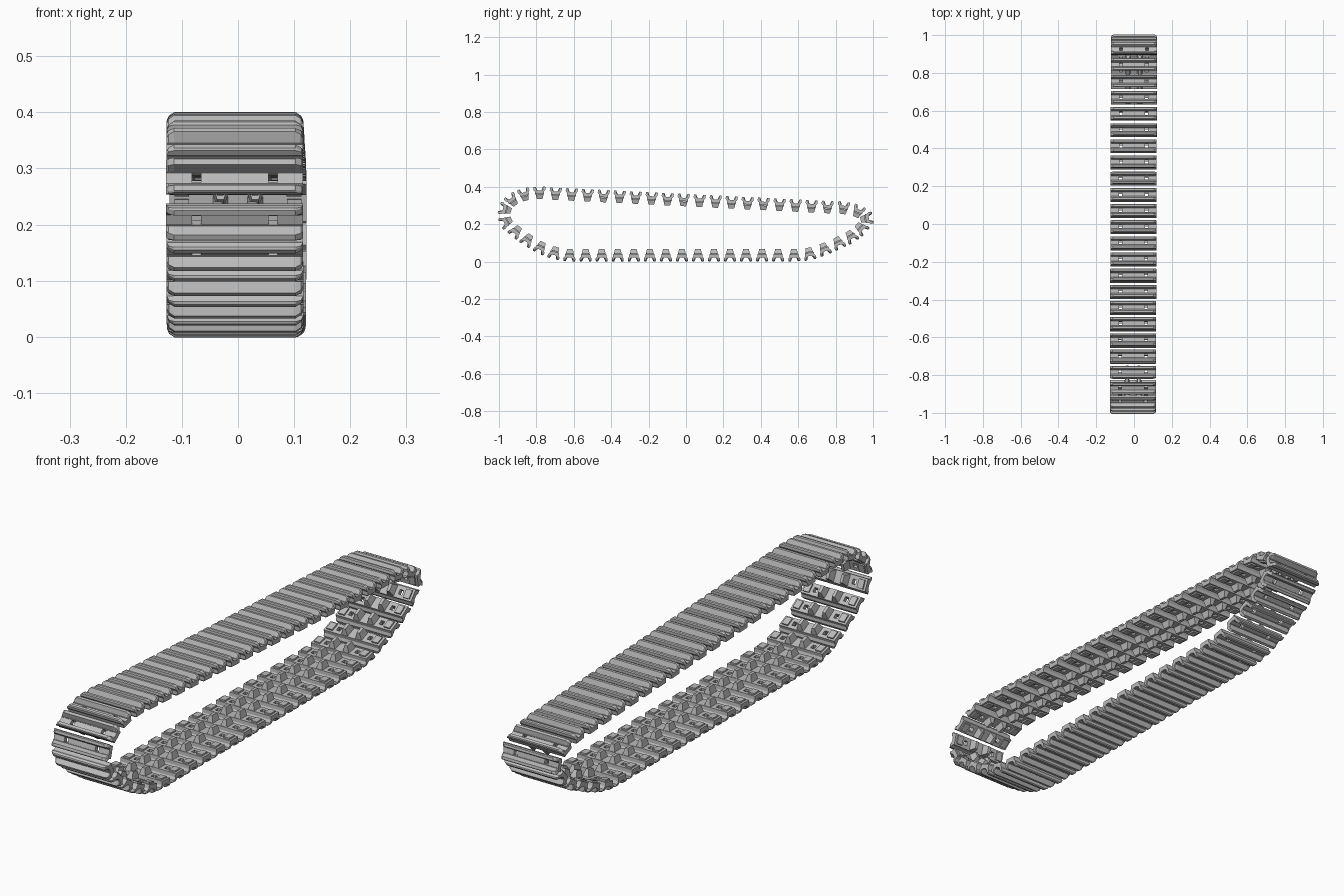
import bpy
import bmesh
from mathutils import Matrix, Vector

cube = bpy.data.objects.get("Cube")
if cube:
    bpy.data.objects.remove(cube)

steel = bpy.data.materials.new("track_grey")
steel.use_nodes = True
grey = (0.5, 0.5, 0.5, 1)
steel.diffuse_color = grey
steel.node_tree.nodes["Principled BSDF"].inputs["Base Color"].default_value = grey

HALF = 0.122     # half width of a link
OUT = 0.033      # height of the grousers above the link centre


def loft(bm, rings):
    """Skin a list of equal closed rings and cap both ends."""
    rows = [[bm.verts.new(p) for p in ring] for ring in rings]
    n = len(rows[0])
    for a, b in zip(rows, rows[1:]):
        for i in range(n):
            j = (i + 1) % n
            bm.faces.new((a[i], a[j], b[j], b[i]))
    bm.faces.new(rows[0])
    bm.faces.new(rows[-1])


def box(bm, x0, x1, u0, u1, w0, w1):
    loft(bm, [[(x, u0, w0), (x, u1, w0), (x, u1, w1), (x, u0, w1)] for x in (x0, x1)])


def make_link_mesh():
    bm = bmesh.new()
    # Flared grouser bars, chamfered at both ends
    bar = [(0.009, -0.006), (0.024, -0.006), (0.025, 0.008), (0.032, 0.018),
           (0.032, 0.029), (0.029, OUT), (0.019, OUT), (0.011, 0.014), (0.009, 0.014)]
    stations = [(-HALF, 0.017), (-HALF + 0.004, 0.026), (-HALF + 0.014, OUT)]
    stations += [(-x, top) for x, top in reversed(stations)]
    for side in (-1, 1):
        loft(bm, [[(x, side * u, min(w, top)) for u, w in bar] for x, top in stations])
    # Web between the bars, leaving two sprocket holes
    for x0, x1 in ((-HALF, -0.076), (-0.06, 0.06), (0.076, HALF)):
        box(bm, x0, x1, -0.01, 0.01, -0.006, 0.012)
    # Pair of tapered guide horns on the inner face
    for cx in (-0.031, 0.031):
        loft(bm, [[(cx - hx, -hu, w), (cx + hx, -hu, w), (cx + hx, hu, w), (cx - hx, hu, w)]
                  for hx, hu, w in ((0.014, 0.022, -0.005), (0.006, 0.015, -0.033))])
    # Hinge lugs under the plate
    for cx in (-0.1, 0.1):
        box(bm, cx - 0.013, cx + 0.013, -0.017, 0.017, -0.012, -0.005)
    bmesh.ops.recalc_face_normals(bm, faces=bm.faces)
    mesh = bpy.data.meshes.new("track_link")
    bm.to_mesh(mesh)
    bm.free()
    mesh.materials.append(steel)
    return mesh


# Link centres (y, z) around the loop: top run, rear bend, ground run, front bend
TOP, GROUND = 20, 15
centres = [(-0.783 + 1.625 * i / (TOP - 1), 0.367 - 0.08 * i / (TOP - 1)) for i in range(TOP)]
centres += [(0.92, 0.268), (0.966, 0.23), (0.937, 0.178), (0.883, 0.134),
            (0.815, 0.1), (0.74, 0.067), (0.66, 0.042)]
centres += [(0.578 - 1.2 * i / (GROUND - 1), 0.034) for i in range(GROUND)]
centres += [(-0.703, 0.047), (-0.778, 0.075), (-0.848, 0.116), (-0.91, 0.161),
            (-0.962, 0.213), (-0.967, 0.28), (-0.93, 0.328), (-0.864, 0.358)]

link_mesh = make_link_mesh()
count = len(centres)
for i, (y, z) in enumerate(centres):
    before, after = centres[i - 1], centres[(i + 1) % count]
    along = Vector((0, after[0] - before[0], after[1] - before[1])).normalized()
    across = Vector((1, 0, 0))
    outward = across.cross(along)
    link = bpy.data.objects.new(f"track_link_{i + 1}", link_mesh)
    turn = Matrix((across, along, outward)).transposed().to_4x4()
    # The loop leans very slightly sideways along its length
    link.matrix_world = Matrix.Translation((-0.003 + 0.003 * y, y, z)) @ turn
    bpy.context.collection.objects.link(link)
